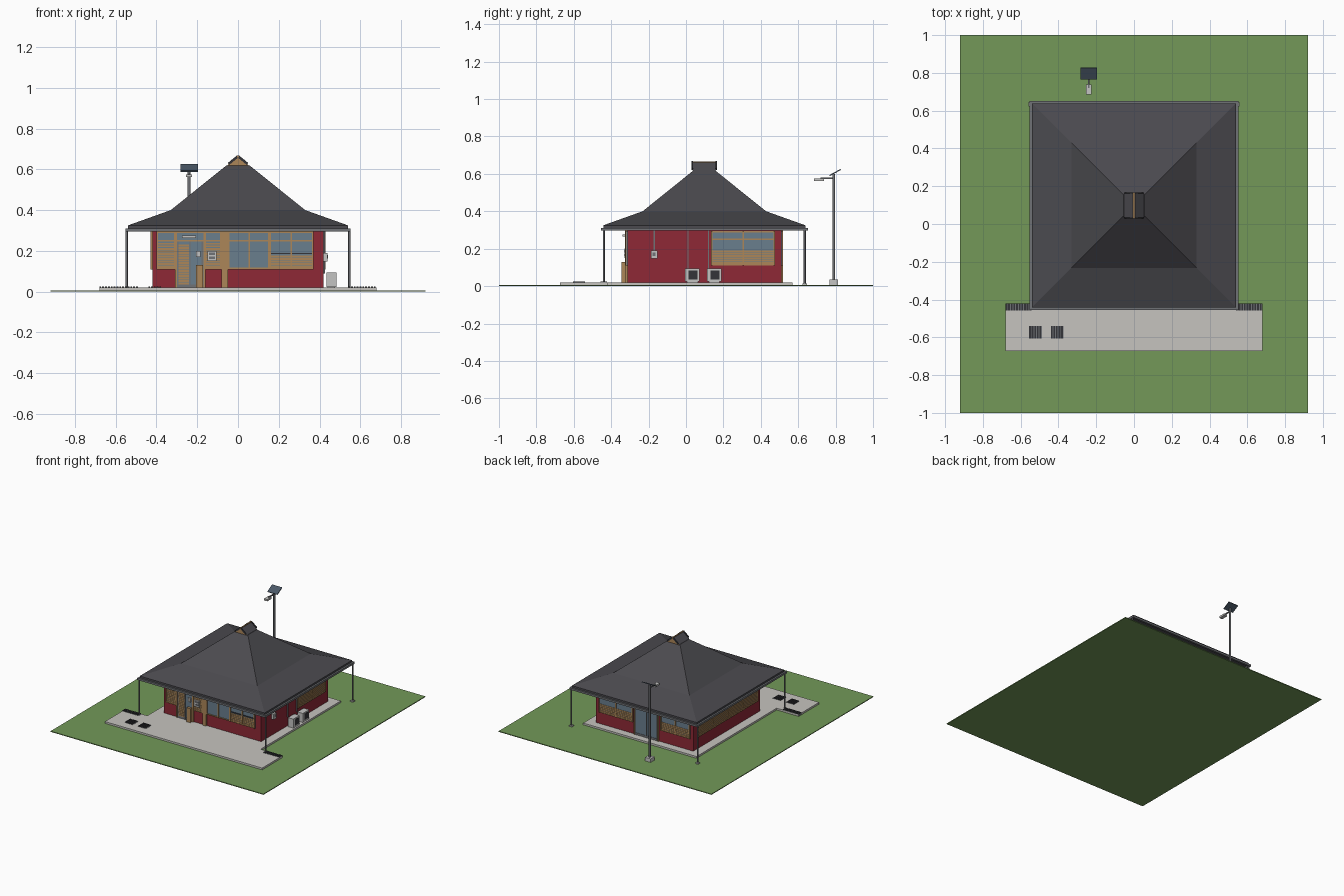
import bpy, bmesh
from mathutils import Matrix, Vector

cube = bpy.data.objects.get("Cube")
if cube:
    bpy.data.objects.remove(cube, do_unlink=True)


def material(name, *rgb):
    lin = [((c / 255 + 0.055) / 1.055) ** 2.4 for c in rgb] + [1]
    m = bpy.data.materials.new(name)
    m.use_nodes = True
    m.diffuse_color = lin
    m.node_tree.nodes["Principled BSDF"].inputs["Base Color"].default_value = lin
    return m


GRASS = material("grass green", 115, 153, 88)
CONCRETE = material("pale concrete", 198, 196, 191)
RED = material("red wall", 142, 40, 54)
WOOD = material("tan wood", 172, 134, 88)
GLASS = material("blue grey glass", 106, 126, 141)
ROOF = material("charcoal roof", 75, 74, 79)
DARK = material("dark metal", 52, 52, 56)
STEEL = material("mid grey steel", 112, 114, 118)
LIGHT = material("light grey", 196, 196, 194)
PANEL = material("solar slate", 74, 88, 103)

CY = 0.098          # building centre along y
HX, HY = 0.42, 0.412  # wall half sizes


def finish(name, bm, *mats):
    bmesh.ops.recalc_face_normals(bm, faces=bm.faces)
    mesh = bpy.data.meshes.new(name)
    bm.to_mesh(mesh)
    bm.free()
    ob = bpy.data.objects.new(name, mesh)
    bpy.context.collection.objects.link(ob)
    for m in mats:
        mesh.materials.append(m)
    return ob


def boxes(name, mat, items):
    """One object from boxes given as x0, x1, y0, y1, z0, z1."""
    bm = bmesh.new()
    for b in items:
        lo, hi = Vector(b[0::2]), Vector(b[1::2])
        mx = Matrix.Translation((lo + hi) / 2) @ Matrix.Diagonal((*(hi - lo), 1))
        bmesh.ops.create_cube(bm, size=1, matrix=mx)
    return finish(name, bm, mat)


def pole(name, mat, x, y, z0, z1, r):
    bm = bmesh.new()
    bmesh.ops.create_cone(bm, cap_ends=True, segments=12, radius1=r, radius2=r, depth=z1 - z0,
                          matrix=Matrix.Translation((x, y, (z0 + z1) / 2)))
    ob = finish(name, bm, mat)
    for f in ob.data.polygons:
        f.use_smooth = abs(f.normal.z) < 0.5
    return ob


def on_wall(side, u0, u1, z0, z1, d0, d1):
    """Box on a wall face: u runs along the wall, d outward from it."""
    if side in ("front", "back"):
        s = -1 if side == "front" else 1
        a, b = sorted((CY + s * (HY + d0), CY + s * (HY + d1)))
        return (u0, u1, a, b, z0, z1)
    s = 1 if side == "right" else -1
    a, b = sorted((s * (HX + d0), s * (HX + d1)))
    return (a, b, u0, u1, z0, z1)


def window(side, name, u0, u1, mullions, slat_top, z0=0.11, z1=0.295, rail=0.25):
    """Glazed band with timber frame and louvres up to slat_top."""
    boxes(name + "_glass", GLASS, [on_wall(side, u0, u1, z0, z1, -0.004, 0.003)])
    w = 0.004
    bars = [on_wall(side, u - w, u + w, z0, z1, 0, 0.009) for u in (u0 + w, *mullions, u1 - w)]
    bars += [on_wall(side, u0, u1, z - w, z + w, 0, 0.008) for z in (z0 + w, rail, z1 - w)]
    z = z0 + 0.008
    while z < slat_top:
        bars.append(on_wall(side, u0, u1, z, z + 0.0095, 0, 0.006))
        z += 0.0125
    boxes(name + "_frame", WOOD, bars)


# Ground, paving and walls
boxes("lawn", GRASS, [(-0.92, 0.92, -1, 1, 0, 0.006)])
boxes("paving", CONCRETE, [(-0.68, 0.68, -0.673, -0.42, 0.004, 0.02),
                           (-0.49, 0.49, -0.42, 0.57, 0.004, 0.02)])
boxes("walls", RED, [(-HX, HX, CY - HY, CY + HY, 0.018, 0.308)])

# Front windows
window("front", "front_left_window", -0.40, -0.305, [], 0.235)
window("front", "entrance_side_window", -0.165, -0.08, [], 0.235)
window("front", "front_middle_window", -0.05, 0.155, [0.055], 0.11)
window("front", "front_right_window", 0.155, 0.37, [0.262], 0.18)
boxes("window_guard_rail", DARK, [on_wall("front", 0.155, 0.37, 0.184, 0.189, 0, 0.008)])
boxes("front_timber_post", WOOD, [on_wall("front", -0.08, -0.05, 0.02, 0.298, 0, 0.012)])

# Side and back windows
window("right", "right_window", 0.135, 0.475, [0.305], 0.19)
window("left", "left_window", -0.28, 0.46, [-0.095, 0.09, 0.275], 0.19)
window("back", "back_left_window", 0.10, 0.395, [0.2475], 0.18)
window("back", "back_right_window", -0.395, -0.14, [-0.2675], 0.18)

# Doors: dark leaves with glazing and a timber surround
for side, u0, u1 in (("front", -0.305, -0.165), ("back", -0.12, 0.085)):
    mid = (u0 + u1) / 2
    w = 0.005
    boxes(side + "_door_glass", GLASS, [on_wall(side, u0, u1, 0.02, 0.295, -0.004, 0.003)])
    frame = [on_wall(side, u - w, u + w, 0.02, 0.295, 0, 0.009) for u in (u0, u1)]
    frame += [on_wall(side, u0, u1, z, z + 0.008, 0, 0.009) for z in (0.246, 0.288)]
    boxes(side + "_door_surround", WOOD, frame)
    leaf = [on_wall(side, u - 0.003, u + 0.003, 0.02, 0.246, 0, 0.007)
            for u in (u0 + 0.01, mid, u1 - 0.01)]
    leaf.append(on_wall(side, u0, u1, 0.02, 0.035, 0, 0.006))
    boxes(side + "_door_leaves", STEEL, leaf)
boxes("front_door_timber_leaf", WOOD, [on_wall("front", -0.295, -0.24, z, z + 0.01, 0, 0.006)
                                      for z in [0.035 + 0.0125 * i for i in range(16)]])

# Entrance fittings
boxes("entrance_lamp", LIGHT, [on_wall("front", -0.275, -0.205, 0.264, 0.276, 0, 0.025)])
boxes("entrance_stand", WOOD, [on_wall("front", -0.205, -0.172, 0.02, 0.13, 0.01, 0.03)])
boxes("notice_box", LIGHT, [on_wall("front", -0.15, -0.105, 0.15, 0.2, 0, 0.015),
                            on_wall("front", -0.205, -0.185, 0.17, 0.2, 0, 0.012)])
boxes("notice_face", STEEL, [on_wall("front", -0.142, -0.113, z, z + 0.012, 0.014, 0.017)
                             for z in (0.16, 0.18)])

# Meter, conduits and outdoor units on the right wall
boxes("meter_box", LIGHT, [on_wall("right", -0.187, -0.153, 0.148, 0.19, 0, 0.02)])
boxes("meter_dial", STEEL, [on_wall("right", -0.178, -0.162, 0.162, 0.18, 0.019, 0.022)])
boxes("conduits", STEEL, [on_wall("right", u - 0.003, u + 0.003, z, 0.305, 0, 0.008)
                          for u, z in ((-0.17, 0.19), (0.01, 0.09), (0.12, 0.09))])
for i, u in enumerate((-0.005, 0.112)):
    boxes(f"outdoor_unit_{i + 1}", LIGHT, [on_wall("right", u, u + 0.078, 0.024, 0.094, 0.015, 0.062),
                                           on_wall("right", u + 0.01, u + 0.068, 0.02, 0.026, 0.02, 0.055)])
    boxes(f"outdoor_unit_grille_{i + 1}", DARK,
          [on_wall("right", u + 0.018, u + 0.066, 0.036, 0.084, 0.06, 0.064)])

# Two-pitch hipped roof from stacked square rings
bm = bmesh.new()
rings = []
for r, z in ((0.54, 0.306), (0.54, 0.325), (0.33, 0.40), (0.056, 0.62)):
    rings.append([bm.verts.new((sx * r, CY + sy * r, z))
                  for sx, sy in ((-1, -1), (1, -1), (1, 1), (-1, 1))])
for low, high in zip(rings, rings[1:]):
    for i in range(4):
        j = (i + 1) % 4
        bm.faces.new((low[i], low[j], high[j], high[i]))
bm.faces.new(rings[0])
bm.faces.new(rings[-1])
finish("hipped_roof", bm, ROOF)

# Small gabled ridge with timber ends
bm = bmesh.new()
ends = [[bm.verts.new((x, CY + s * 0.062, z)) for x, z in ((-0.055, 0.618), (0.055, 0.618), (0.004, 0.662),
                                                          (-0.004, 0.662))] for s in (-1, 1)]
for e in ends:
    bm.faces.new(e)
for i in range(4):
    j = (i + 1) % 4
    bm.faces.new((ends[0][i], ends[0][j], ends[1][j], ends[1][i]))
ridge = finish("gabled_ridge", bm, ROOF, WOOD)
for f in ridge.data.polygons:
    f.material_index = int(abs(f.normal.y) > 0.9)
boxes("ridge_cap", WOOD, [(-0.004, 0.004, CY - 0.068, CY + 0.068, 0.658, 0.667)])
bm = bmesh.new()
for sy in (-1, 1):
    for sx in (-1, 1):
        mx = (Matrix.Translation((sx * 0.024, CY + sy * 0.064, 0.645))
              @ Matrix.Rotation(sx * 0.69, 4, "Y") @ Matrix.Diagonal((0.058, 0.008, 0.012, 1)))
        bmesh.ops.create_cube(bm, size=1, matrix=mx)
finish("bargeboards", bm, DARK)

# Gutters and corner downpipes
g0, g1 = 0.538, 0.553
gutter = []
for s in (-1, 1):
    a, b = sorted((s * g0, s * g1))
    gutter += [(a, b, CY - g1, CY + g1, 0.296, 0.311), (-g0, g0, CY + a, CY + b, 0.296, 0.311)]
boxes("gutters", STEEL, gutter)
for sx, xn in ((-1, "right"), (1, "left")):
    for sy, yn in ((-1, "front"), (1, "back")):
        x, y = sx * 0.546, CY + sy * 0.537
        pole(f"{yn}_{xn}_downpipe", STEEL, x, y, 0.005, 0.3, 0.0055)
        boxes(f"{yn}_{xn}_downpipe_foot", LIGHT, [(x - 0.012, x + 0.012, y - 0.012, y + 0.012, 0.004, 0.014)])

# Drain grates: parallel dark bars over a plate
for n, x0, x1, y0, y1 in (("corner_grate_right", -0.68, -0.54, -0.457, -0.422),
                          ("corner_grate_left", 0.54, 0.68, -0.457, -0.422),
                          ("path_grate_outer", -0.555, -0.487, -0.605, -0.54),
                          ("path_grate_inner", -0.44, -0.372, -0.605, -0.54)):
    count = round((x1 - x0) / 0.0135)
    step = (x1 - x0) / count
    boxes(n + "_bed", STEEL, [(x0, x1, y0, y1, 0.005, 0.0215)])
    boxes(n + "_bars", DARK, [(x0 + i * step, x0 + (i + 0.65) * step, y0, y1, 0.02, 0.025)
                              for i in range(count)])

# Solar street lamp
lx, ly = -0.24, 0.79
boxes("lamp_base", LIGHT, [(lx - 0.024, lx + 0.024, ly - 0.024, ly + 0.024, 0.004, 0.034)])
pole("lamp_pole", STEEL, lx, ly, 0.03, 0.6, 0.0075)
boxes("lamp_arm", STEEL, [(lx - 0.004, lx + 0.004, 0.72, ly, 0.572, 0.58)])
boxes("lamp_head", LIGHT, [(lx - 0.014, lx + 0.014, 0.685, 0.738, 0.562, 0.576)])
bm = bmesh.new()
bmesh.ops.create_cube(bm, size=1, matrix=Matrix.Translation((lx, 0.797, 0.607))
                      @ Matrix.Rotation(0.5, 4, "X") @ Matrix.Diagonal((0.086, 0.068, 0.006, 1)))
finish("solar_panel", bm, PANEL)
